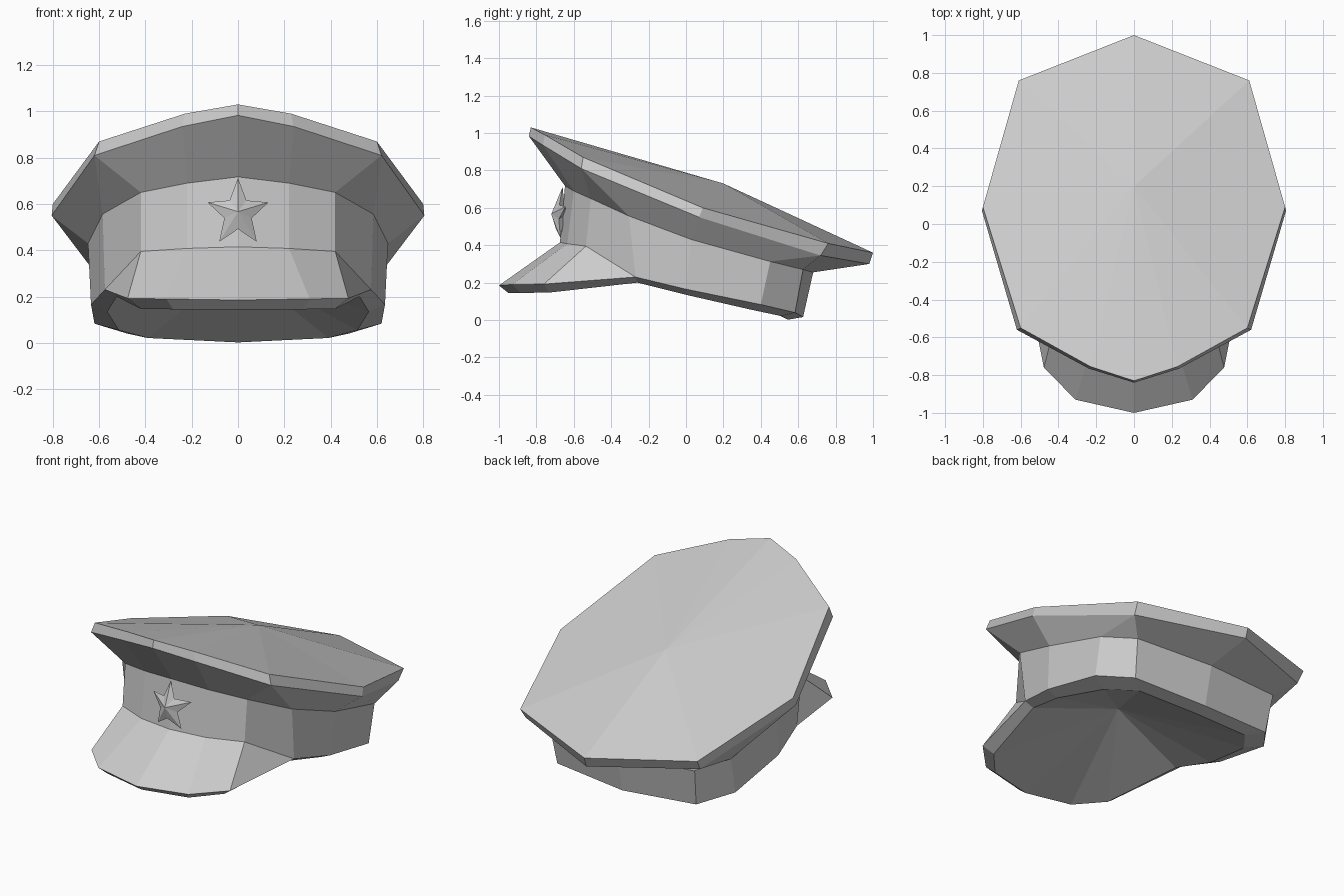
import bpy, bmesh, math

if "Cube" in bpy.data.objects:
    bpy.data.objects.remove(bpy.data.objects["Cube"], do_unlink=True)

grey = bpy.data.materials.new("plain grey")
grey.use_nodes = True
COLOUR = (0.6, 0.6, 0.6, 1)
grey.diffuse_color = COLOUR
grey.node_tree.nodes["Principled BSDF"].inputs["Base Color"].default_value = COLOUR


def finish(bm, name):
    """Weld, orient and link a flat-shaded mesh."""
    bmesh.ops.remove_doubles(bm, verts=bm.verts, dist=0.001)
    bmesh.ops.recalc_face_normals(bm, faces=bm.faces)
    mesh = bpy.data.meshes.new(name)
    bm.to_mesh(mesh)
    bm.free()
    mesh.materials.append(grey)
    ob = bpy.data.objects.new(name, mesh)
    bpy.context.collection.objects.link(ob)
    return ob


def add_face(bm, points):
    """Add a face, skipping repeated points."""
    pts = list(dict.fromkeys(points))
    if len(pts) > 2:
        bm.faces.new([bm.verts.new(p) for p in pts])


def loft(bm, rings):
    """Join neighbouring half rings and mirror them across x."""
    for a, b in zip(rings, rings[1:]):
        for i in range(len(a) - 1):
            quad = [a[i], a[i + 1], b[i + 1], b[i]]
            add_face(bm, quad)
            add_face(bm, [(-x, y, z) for x, y, z in quad])


# Half outlines, running from the front centre to the back centre
def widen(r):
    """Repeat the crown corners that meet two band corners."""
    return [r[i] for i in (0, 1, 2, 2, 3, 4, 4, 5)]


crown_top = widen([(0, -.83, 1.03), (.23, -.755, .99), (.6, -.55, .87),
                   (.8, .09, .6), (.61, .76, .41), (0, 1, .36)])
crown_edge = widen([(0, -.84, .983), (.24, -.765, .935), (.62, -.56, .81),
                    (.805, .07, .55), (.6, .72, .345), (0, .98, .3)])
band_top = [(0, -.647, .717), (.22, -.6, .69), (.42, -.51, .65), (.585, -.305, .556),
            (.648, .03, .43), (.625, .45, .313), (.498, .626, .27), (0, .68, .255)]
band_base = [(0, -.674, .415), (.22, -.635, .408), (.42, -.535, .395), (.575, -.27, .23),
             (.635, 0, .165), (.62, .4, .083), (.478, .583, .04), (0, .626, .016)]
visor_edge = [(0, -1, .185), (.31, -.93, .19), (.477, -.76, .192)] + band_base[3:]
underside = [(0, -.95, .145), (.28, -.885, .145), (.42, -.73, .147), (.525, -.26, .2),
             (.565, 0, .135), (.515, .35, .055), (.39, .51, .021), (0, .545, .002)]

# Cap body: crown, band, visor and hollow underside in one shell
bm = bmesh.new()
loft(bm, [[(0, .2, .73)] * 8, crown_top, crown_edge, band_top,
          band_base, visor_edge, underside, [(0, -.14, .335)] * 8])
finish(bm, "cap_body")

# Faceted star badge, curved back around the band
bm = bmesh.new()
points = []
for i in range(10):
    a = math.pi / 2 + i * math.pi / 5
    inner = i % 2
    r = .45 if inner else 1
    x, z = .138 * r * math.cos(a), .152 * r * math.sin(a)
    points.append((x, -.675 - .015 * inner + .2 * abs(x) + .1 * z, .56 + z))
for p, q in zip(points, points[1:] + points[:1]):
    add_face(bm, [p, q, (0, -.72, .567)])
    add_face(bm, [q, p, (0, -.645, .567)])
finish(bm, "star_badge")
